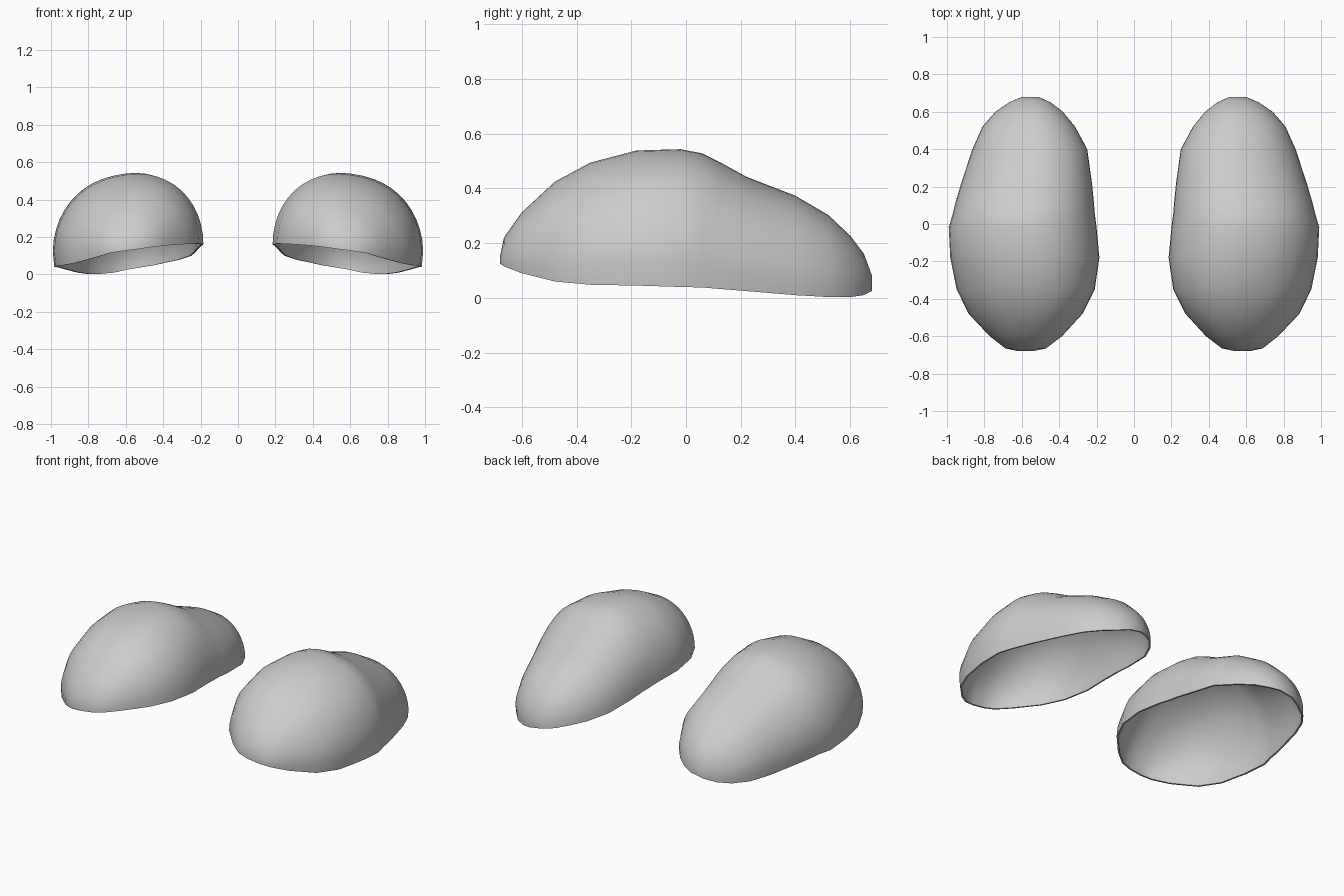
import bpy
import math

if "Cube" in bpy.data.objects:
    bpy.data.objects.remove(bpy.data.objects["Cube"], do_unlink=True)

SEGMENTS = 24
THICKNESS = 0.01

# Cross-sections from front to back:
# y, inner x, outer x, inner rim z, outer rim z, crown z
SECTIONS = [
    (-.68, .54, .62, .135, .125, .15),
    (-.665, .47, .69, .145, .115, .22),
    (-.6, .385, .775, .155, .09, .31),
    (-.48, .275, .89, .163, .06, .42),
    (-.35, .21, .955, .165, .048, .49),
    (-.18, .185, .99, .16, .045, .535),
    (-.02, .2, .998, .15, .04, .54),
    (.06, .21, .975, .14, .038, .525),
    (.12, .215, .96, .135, .033, .495),
    (.22, .225, .93, .12, .025, .44),
    (.4, .25, .87, .1, .01, .37),
    (.52, .315, .815, .078, .003, .3),
    (.6, .38, .745, .065, .003, .225),
    (.65, .445, .67, .05, .01, .16),
    (.68, .51, .6, .04, .025, .08),
]


def make_material(name, color):
    mat = bpy.data.materials.new(name)
    mat.use_nodes = True
    mat.diffuse_color = color
    mat.node_tree.nodes["Principled BSDF"].inputs["Base Color"].default_value = color
    return mat


def arch(section, side):
    """Points of one domed cross-section, from the inner rim to the outer rim."""
    y, x_in, x_out, z_in, z_out, crown = section
    middle, half = (x_in + x_out) / 2, (x_out - x_in) / 2
    height = crown - (z_in + z_out) / 2
    points = []
    for j in range(SEGMENTS + 1):
        angle = math.pi * (1 - j / SEGMENTS)
        c, s = math.cos(angle), max(math.sin(angle), 0)
        # The outer flank is fuller than the inner one
        power = 2 / 2.4 if c > 0 else 1
        u = math.copysign(abs(c) ** power, c)
        v = s ** power
        # The outer rim tucks in slightly
        tuck = 1 - 0.04 * (1 - v) ** 6 if c > 0 else 1
        rim = z_in + (z_out - z_in) * (u + 1) / 2
        points.append((side * (middle + half * u * tuck), y, rim + height * v))
    return points


def make_shell(name, side, material):
    verts = [p for section in SECTIONS for p in arch(section, side)]
    row = SEGMENTS + 1
    faces = []
    for i in range(len(SECTIONS) - 1):
        for j in range(SEGMENTS):
            a = i * row + j
            faces.append((a, a + 1, a + row + 1, a + row))
    # Small closing walls at the front and back tips
    last = len(verts) - row
    faces.append(tuple(reversed(range(row))))
    faces.append(tuple(range(last, last + row)))
    if side < 0:
        faces = [f[::-1] for f in faces]

    mesh = bpy.data.meshes.new(name)
    mesh.from_pydata(verts, [], faces)
    mesh.materials.append(material)
    mesh.shade_smooth()
    obj = bpy.data.objects.new(name, mesh)
    bpy.context.collection.objects.link(obj)

    # Thin wall, open underneath
    wall = obj.modifiers.new("Wall", "SOLIDIFY")
    wall.thickness = THICKNESS
    wall.offset = -1
    bpy.ops.object.select_all(action="DESELECT")
    obj.select_set(True)
    bpy.context.view_layer.objects.active = obj
    bpy.ops.object.modifier_apply(modifier=wall.name)
    bpy.ops.object.shade_smooth_by_angle(angle=math.radians(50))
    return obj


grey = make_material("light grey", (0.6, 0.6, 0.6, 1))
make_shell("left_shoe_shell", 1, grey)
make_shell("right_shoe_shell", -1, grey)
